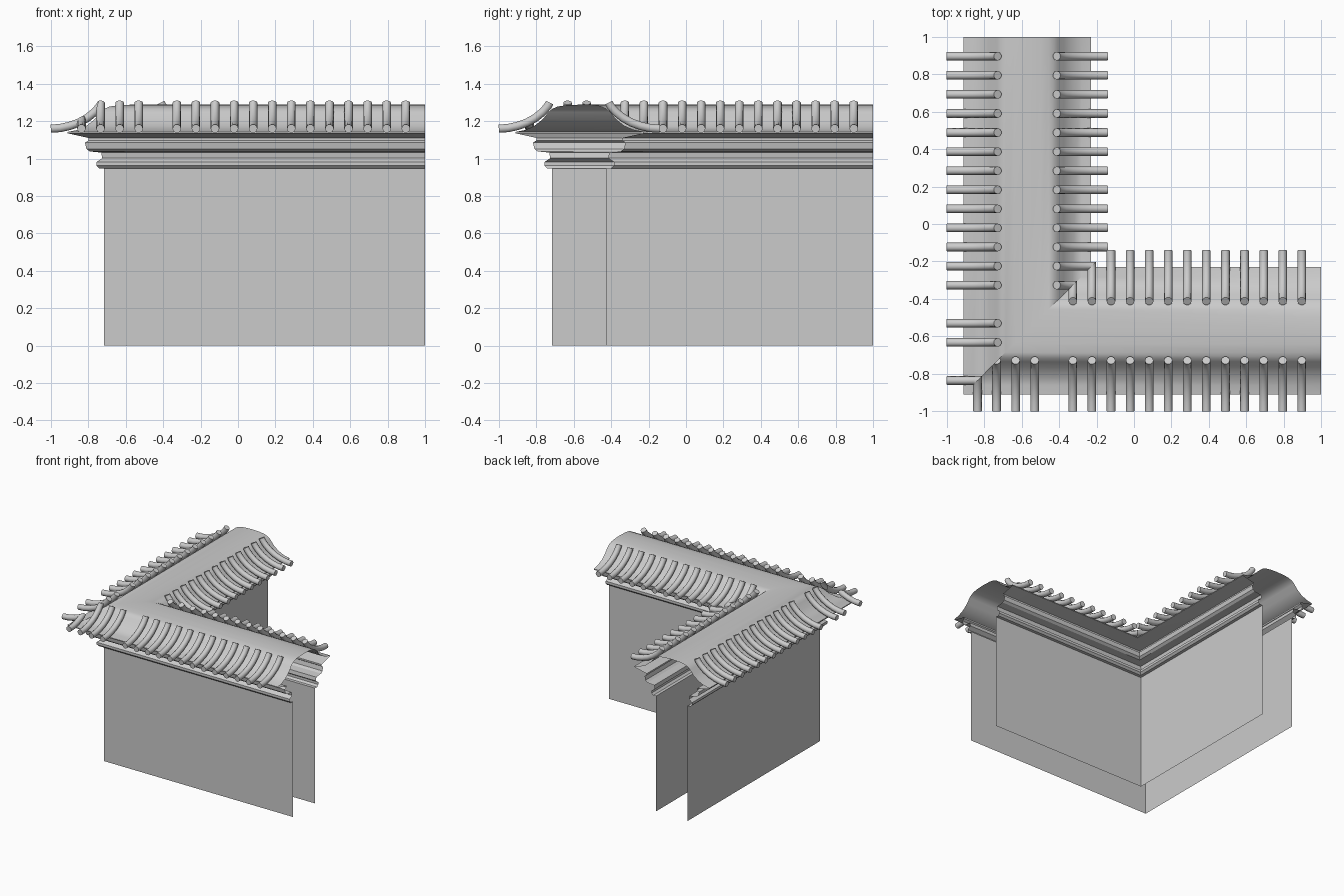
import bpy, bmesh, math
from mathutils import Vector

if "Cube" in bpy.data.objects:
    bpy.data.objects.remove(bpy.data.objects["Cube"])

C = -0.571          # centre line of both wall legs
STEP = 0.102        # tile spacing

WALL = [(0.145, 0), (0.145, 0.947)]
CORNICE = [(0.145, 0.947), (0.17, 0.947), (0.185, 0.962), (0.185, 0.982), (0.155, 1.002),
           (0.16, 1.032), (0.222, 1.038), (0.24, 1.052), (0.247, 1.085), (0.228, 1.097),
           (0.228, 1.11), (0.26, 1.117), (0.34, 1.135)]
SLOPE = [(0.34, 1.135), (0.34, 1.142), (0.29, 1.152), (0.24, 1.174), (0.195, 1.21),
         (0.165, 1.248), (0.145, 1.265), (0.115, 1.278), (0.07, 1.285)]
TILE = [(0.43, 1.160), (0.38, 1.163), (0.33, 1.174), (0.28, 1.192), (0.235, 1.217),
        (0.195, 1.249), (0.168, 1.28), (0.158, 1.299)]


def finish(bm, name, angle=30):
    me = bpy.data.meshes.new(name)
    bm.to_mesh(me)
    bm.free()
    ob = bpy.data.objects.new(name, me)
    bpy.context.collection.objects.link(ob)
    bpy.ops.object.select_all(action='DESELECT')
    ob.select_set(True)
    bpy.context.view_layer.objects.active = ob
    bpy.ops.object.shade_smooth_by_angle(angle=math.radians(angle))
    return ob


def inner(profile):
    return [(-d, z) for d, z in reversed(profile)]


def sweep(name, profiles):
    """Run open profiles (offset from centre line, height) round the mitred corner."""
    bm = bmesh.new()
    for prof in profiles:
        rows = []
        for d, z in prof:
            o = C - d
            rows.append([bm.verts.new(p) for p in ((1, o, z), (o, o, z), (o, 1, z))])
        for a, b in zip(rows, rows[1:]):
            for i in range(2):
                bm.faces.new((a[i], b[i], b[i + 1], a[i + 1]))
    return finish(bm, name)


def tube(bm, x, side, r=0.023, n=10):
    """Curved roof tile running across the front leg at position x."""
    pts = [Vector((x, C - side * d, z)) for d, z in TILE]
    rings = []
    for i, p in enumerate(pts):
        t = (pts[min(i + 1, len(pts) - 1)] - pts[max(i - 1, 0)]).normalized()
        u = Vector((1, 0, 0))
        v = t.cross(u)
        rings.append([bm.verts.new(p + r * (math.cos(2 * math.pi * k / n) * u +
                                            math.sin(2 * math.pi * k / n) * v))
                      for k in range(n)])
    for a, b in zip(rings, rings[1:]):
        for k in range(n):
            bm.faces.new((a[k], a[(k + 1) % n], b[(k + 1) % n], b[k]))
    bm.faces.new(rings[0])
    bm.faces.new(rings[-1])


def tiles(name, swap, skip):
    bm = bmesh.new()
    for i in range(18):
        x = 0.897 - i * STEP
        if i not in skip:
            tube(bm, x, 1)
        if i <= 12:
            tube(bm, x, -1)
    bmesh.ops.recalc_face_normals(bm, faces=bm.faces)
    # trim at the corner mitre
    bmesh.ops.bisect_plane(bm, geom=bm.verts[:] + bm.edges[:] + bm.faces[:],
                           plane_co=(0, 0, 0), plane_no=(-1, 1, 0), clear_outer=True)
    if swap:
        for v in bm.verts:
            v.co.x, v.co.y = v.co.y, v.co.x
        bmesh.ops.reverse_faces(bm, faces=bm.faces)
    return finish(bm, name, 40)


# plain wall faces, stepped cornices, roof shell
sweep("wall_faces", [WALL, inner(WALL)])
sweep("cornice", [CORNICE, inner(CORNICE)])
sweep("roof_shell", [SLOPE + [(0, 1.288)] + inner(SLOPE)])

# rows of round tiles on each leg, with the gap near the corner
tiles("front_leg_tiles", False, {13})
tiles("left_leg_tiles", True, {13, 16})
